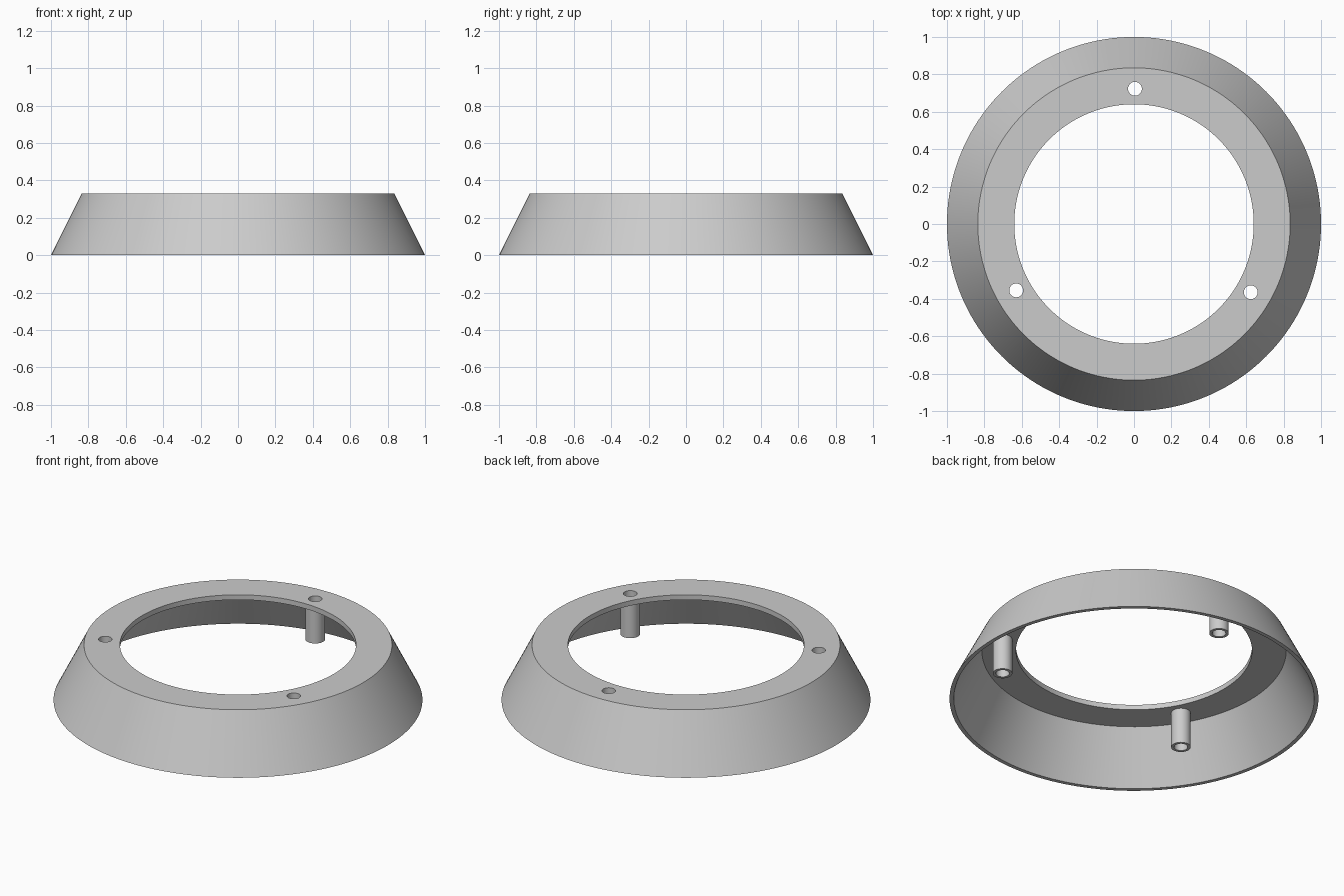
import bpy
import bmesh
from math import cos, sin, pi, radians

cube = bpy.data.objects.get("Cube")
if cube:
    bpy.data.objects.remove(cube, do_unlink=True)

# One plain grey for the whole model
grey = bpy.data.materials.new("light_grey")
grey.use_nodes = True
grey.diffuse_color = (0.6, 0.6, 0.6, 1)
grey.node_tree.nodes["Principled BSDF"].inputs["Base Color"].default_value = (0.6, 0.6, 0.6, 1)


def lathe(name, profile, steps, location=(0, 0, 0)):
    """Revolve a closed (radius, height) profile around z."""
    bm = bmesh.new()
    rings = [[bm.verts.new((r * cos(2 * pi * i / steps), r * sin(2 * pi * i / steps), z))
              for r, z in profile] for i in range(steps)]
    count = len(profile)
    for i, ring in enumerate(rings):
        after = rings[(i + 1) % steps]
        for j in range(count):
            k = (j + 1) % count
            bm.faces.new((ring[j], after[j], after[k], ring[k]))
    bmesh.ops.recalc_face_normals(bm, faces=bm.faces)
    mesh = bpy.data.meshes.new(name)
    bm.to_mesh(mesh)
    bm.free()
    mesh.materials.append(grey)
    obj = bpy.data.objects.new(name, mesh)
    bpy.context.collection.objects.link(obj)
    obj.location = location
    return obj


def activate(obj):
    bpy.ops.object.select_all(action='DESELECT')
    obj.select_set(True)
    bpy.context.view_layer.objects.active = obj


HEIGHT, PLATE, POST_BOTTOM = 0.33, 0.30, 0.087
POST_R, HOLE_R, CIRCLE_R = 0.053, 0.037, 0.723

# Sloping skirt with a flat annular top plate
ring = lathe("tapered_ring", [(1, 0), (0.835, HEIGHT), (0.64, HEIGHT),
                              (0.64, PLATE), (0.825, PLATE), (0.977, 0)], 160)

# Three hollow screw posts, each opening through the plate
parts = [ring]
for number, angle in enumerate((89.6, 209.4, 329.7), 1):
    x, y = CIRCLE_R * cos(radians(angle)), CIRCLE_R * sin(radians(angle))
    parts.append(lathe(f"screw_post_{number}",
                       [(POST_R, POST_BOTTOM), (POST_R, PLATE),
                        (HOLE_R, PLATE), (HOLE_R, POST_BOTTOM)], 32, (x, y, 0)))
    bpy.ops.mesh.primitive_cylinder_add(vertices=32, radius=HOLE_R, depth=0.2,
                                        location=(x, y, HEIGHT),
                                        rotation=(0, 0, pi / 2))
    cutter = bpy.context.object
    cutter.name = "hole_cutter"
    cutter.hide_render = True
    activate(ring)
    cut = ring.modifiers.new("screw_hole", 'BOOLEAN')
    cut.operation = 'DIFFERENCE'
    cut.solver = 'EXACT'
    cut.object = cutter
    bpy.ops.object.modifier_apply(modifier=cut.name)
    bpy.data.objects.remove(cutter, do_unlink=True)

# Round walls smooth, rims crisp
for part in parts:
    activate(part)
    bpy.ops.object.shade_smooth_by_angle(angle=radians(30))
